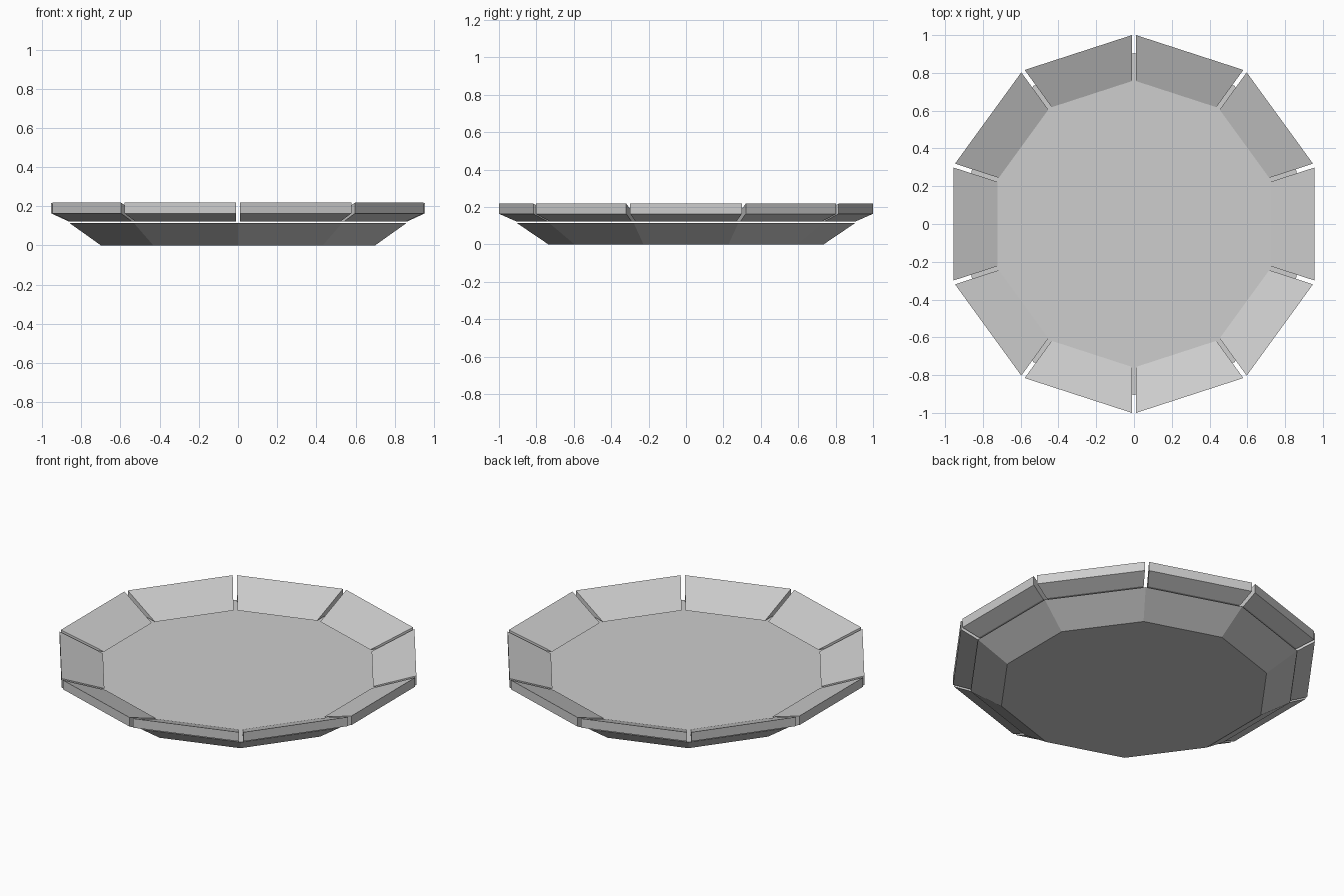
import bpy, bmesh, math
from mathutils import Matrix

if "Cube" in bpy.data.objects:
    bpy.data.objects.remove(bpy.data.objects["Cube"], do_unlink=True)

SIDES = 10
HALF = math.pi / SIDES
GAP = 0.011  # half width of the slot between two rim panels

grey = bpy.data.materials.new("light_grey")
grey.use_nodes = True
grey.diffuse_color = (0.61, 0.61, 0.61, 1)
grey.node_tree.nodes["Principled BSDF"].inputs["Base Color"].default_value = grey.diffuse_color


def add_object(name, bm):
    bmesh.ops.recalc_face_normals(bm, faces=bm.faces[:])
    mesh = bpy.data.meshes.new(name)
    bm.to_mesh(mesh)
    bm.free()
    mesh.materials.append(grey)
    obj = bpy.data.objects.new(name, mesh)
    bpy.context.collection.objects.link(obj)
    return obj


# Ten-sided base, widening upward, with a flat floor on top
base_height = 0.115
bm = bmesh.new()
bmesh.ops.create_cone(bm, cap_ends=True, segments=SIDES, radius1=0.735, radius2=0.905,
                      depth=base_height, matrix=Matrix.Translation((0, 0, base_height / 2)))
# Put one corner on the y axis
bottom = max((v.co for v in bm.verts), key=lambda c: c.y)
turn = math.pi / 2 - math.atan2(bottom.y, bottom.x)
bmesh.ops.rotate(bm, verts=bm.verts[:], cent=(0, 0, 0), matrix=Matrix.Rotation(turn, 3, "Z"))
add_object("base", bm)

# Rim panel section as (corner radius, height), floating just above the base
section = [(0.76, 0.122), (0.908, 0.122), (1.0035, 0.164), (1.0035, 0.218)]


def rim_panel(index):
    bm = bmesh.new()
    ends = []
    for side in (-1, 1):
        ring = []
        for radius, z in section:
            half_width = radius * math.sin(HALF) - GAP / math.cos(HALF)
            ring.append(bm.verts.new((radius * math.cos(HALF), side * half_width, z)))
        ends.append(ring)
        bm.faces.new(ring)
    a, b = ends
    for i in range(len(section)):
        j = (i + 1) % len(section)
        bm.faces.new((a[i], a[j], b[j], b[i]))
    bmesh.ops.rotate(bm, verts=bm.verts[:], cent=(0, 0, 0),
                     matrix=Matrix.Rotation(index * 2 * HALF, 3, "Z"))
    add_object(f"rim_panel_{index + 1}", bm)


for index in range(SIDES):
    rim_panel(index)
